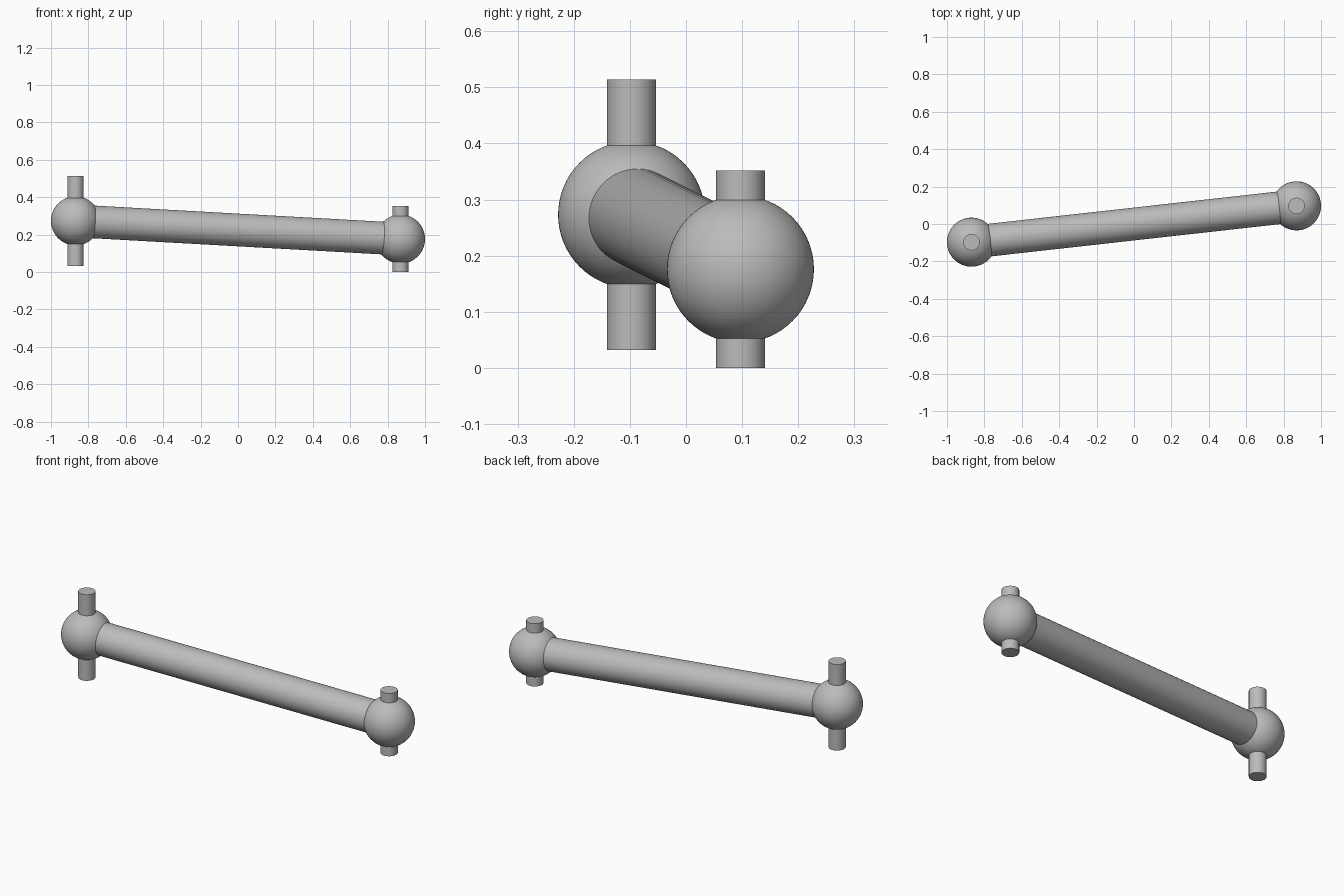
import bpy
from math import radians
from mathutils import Vector

cube = bpy.data.objects.get("Cube")
if cube:
    bpy.data.objects.remove(cube, do_unlink=True)

# One plain grey for the whole linkage
grey = bpy.data.materials.new("plain grey")
grey.use_nodes = True
colour = (0.5, 0.5, 0.5, 1)
grey.diffuse_color = colour
grey.node_tree.nodes["Principled BSDF"].inputs["Base Color"].default_value = colour

BALL_RADIUS = 0.131
ROD_RADIUS = BALL_RADIUS * 2 / 3
PIN_RADIUS = BALL_RADIUS / 3


def finish(name):
    ob = bpy.context.object
    ob.name = name
    ob.data.materials.append(grey)
    bpy.ops.object.shade_smooth_by_angle(angle=radians(30))


def cylinder(name, start, end, radius):
    axis = end - start
    bpy.ops.mesh.primitive_cylinder_add(
        vertices=64, radius=radius, depth=axis.length, location=(start + end) / 2,
        rotation=axis.to_track_quat('Z', 'Y').to_euler())
    finish(name)


def ball_joint(side, centre, pin_half):
    # Ball with a vertical pin through its centre
    bpy.ops.mesh.primitive_uv_sphere_add(
        segments=64, ring_count=32, radius=BALL_RADIUS, location=centre)
    finish(side + "_ball")
    reach = Vector((0, 0, pin_half))
    cylinder(side + "_pin", centre - reach, centre + reach, PIN_RADIUS)


right_centre = Vector((-0.869, -0.097, 0.273))
left_centre = Vector((0.869, 0.097, 0.176))
ball_joint("right", right_centre, 0.241)
ball_joint("left", left_centre, 0.176)

# Slanted rod joining the two balls
cylinder("connecting_rod", right_centre, left_centre, ROD_RADIUS)
